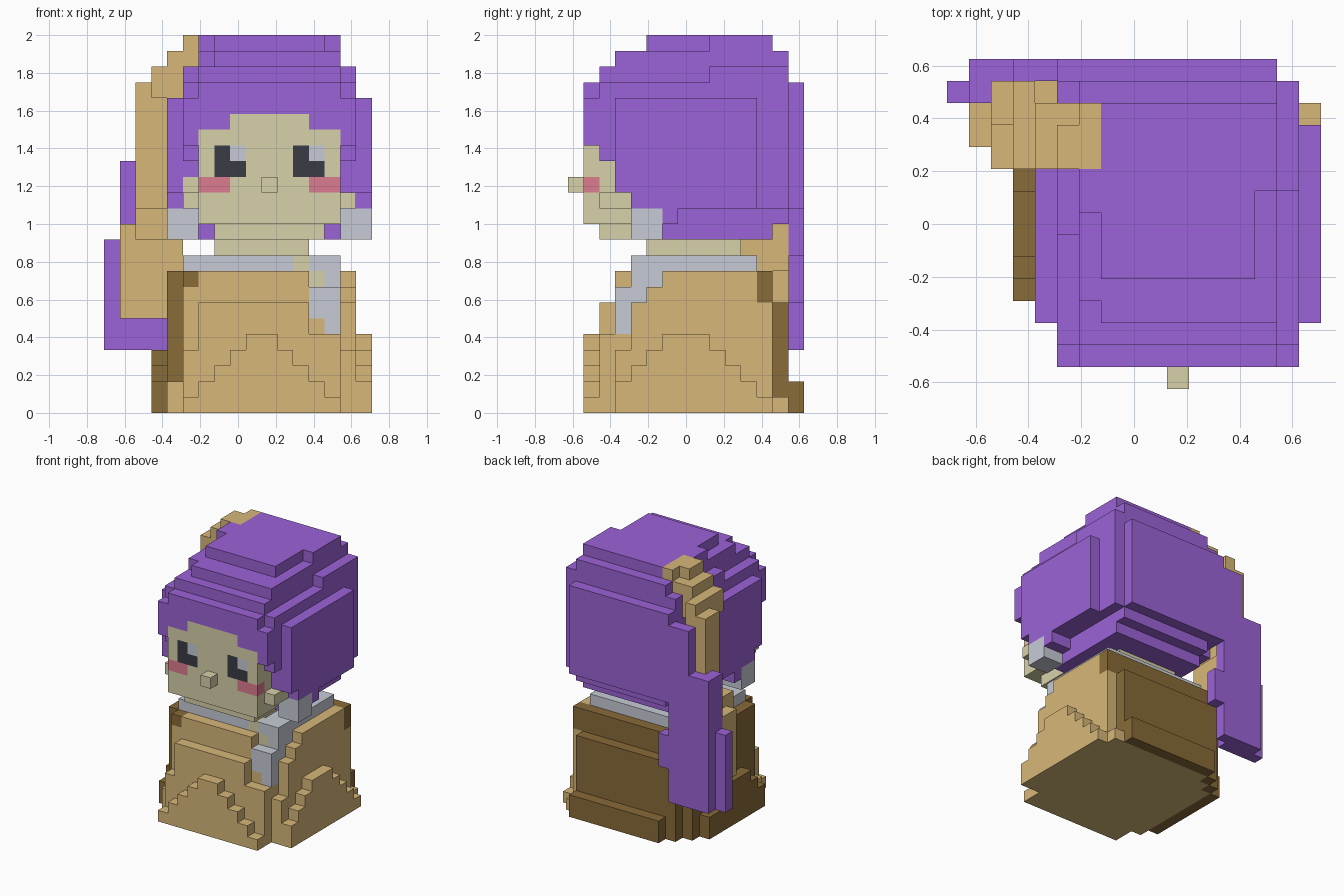
import bpy, bmesh

if "Cube" in bpy.data.objects:
    bpy.data.objects.remove(bpy.data.objects["Cube"], do_unlink=True)

CELL = 1 / 12                     # block size; the figure is 17 x 15 x 24 blocks
COLOURS = {
    "purple": (0.330, 0.124, 0.680), "tan": (0.680, 0.475, 0.190),
    "skin": (0.680, 0.640, 0.400), "brown": (0.250, 0.145, 0.040),
    "silver": (0.570, 0.600, 0.670), "black": (0.043, 0.043, 0.060),
    "pink": (0.730, 0.200, 0.280),
}
MATS = {}
for name, rgb in COLOURS.items():
    m = bpy.data.materials.new(name)
    m.use_nodes = True
    m.diffuse_color = (*rgb, 1)
    m.node_tree.nodes["Principled BSDF"].inputs["Base Color"].default_value = (*rgb, 1)
    MATS[name] = m

cells = {}                        # block -> (part, colour); later parts replace earlier ones


def fill(part, colour, x, y, z):
    """Fill a block range; each axis is (start, end)."""
    for i in range(*x):
        for j in range(*y):
            for k in range(*z):
                cells[i, j, k] = (part, colour)


def clear(x, y, z):
    for i in range(*x):
        for j in range(*y):
            for k in range(*z):
                cells.pop((i, j, k), None)


# Robe: core, front panel and right-hand panel
fill("robe", "tan", (5, 15), (3, 13), (0, 9))
fill("robe", "tan", (5, 15), (2, 3), (0, 4))
fill("robe", "tan", (6, 15), (2, 3), (4, 5))
fill("robe", "tan", (6, 13), (2, 3), (5, 7))
for y0, z0, z1 in ((3, 0, 4), (4, 4, 7), (5, 7, 8), (6, 8, 9)):
    fill("robe", "tan", (15, 16), (y0, 13), (z0, z1))

# Stepped folds swelling out of the front and the +x side
for k, (a, b) in enumerate(((5, 15), (6, 14), (7, 13), (8, 12), (9, 11))):
    fill("robe", "tan", (a, b), (1, 2), (k, k + 1))
for k, (a, b) in enumerate(((3, 13), (3, 12), (4, 11), (5, 10), (6, 9))):
    fill("robe", "tan", (16, 17), (a, b), (k, k + 1))
fill("robe", "tan", (4, 5), (3, 4), (0, 2))
fill("robe", "tan", (6, 16), (13, 14), (0, 1))

# Brown cape on the back and the -x side, over a tan underside
fill("cape", "brown", (4, 5), (4, 13), (0, 9))
fill("robe", "tan", (4, 5), (4, 12), (0, 1))
fill("cape", "brown", (5, 6), (3, 13), (8, 9))
fill("cape", "brown", (5, 15), (12, 13), (1, 9))
fill("cape", "brown", (15, 16), (12, 13), (7, 9))
fill("cape", "brown", (5, 15), (13, 14), (1, 7))
fill("cape", "brown", (5, 6), (13, 14), (0, 1))
fill("cape", "brown", (6, 15), (14, 15), (0, 2))
for (a, b), z in (((4, 12), (0, 2)), ((5, 10), (2, 3)), ((6, 9), (3, 4))):
    fill("cape", "brown", (3, 4), (a, b), z)

# Collar with the silver scarf end falling down the front corner
fill("collar", "silver", (5, 15), (4, 12), (9, 10))
fill("collar", "skin", (12, 13), (4, 6), (9, 10))
clear((13, 16), (3, 4), (7, 9))
clear((13, 15), (4, 5), (8, 9))
fill("scarf", "skin", (13, 14), (4, 5), (8, 9))
fill("scarf", "silver", (14, 15), (4, 6), (8, 9))
fill("scarf", "silver", (13, 15), (3, 5), (7, 8))
fill("scarf", "silver", (13, 15), (3, 4), (6, 7))
fill("scarf", "silver", (14, 15), (3, 4), (5, 6))
fill("neck", "skin", (7, 13), (5, 11), (10, 11))

# Hair cap, widening downwards in steps
fill("hair", "purple", (6, 15), (5, 13), (11, 12))
fill("hair", "purple", (6, 15), (4, 14), (12, 13))
fill("hair", "purple", (5, 16), (2, 14), (13, 21))
fill("hair", "purple", (5, 16), (1, 2), (17, 20))
fill("hair", "purple", (6, 15), (1, 2), (20, 21))
fill("hair", "purple", (6, 15), (2, 14), (21, 22))
fill("hair", "purple", (5, 6), (7, 14), (21, 22))
fill("hair", "purple", (15, 16), (9, 14), (21, 22))
fill("hair", "purple", (7, 15), (3, 14), (22, 23))
fill("hair", "purple", (6, 7), (4, 14), (22, 23))
fill("hair", "purple", (7, 14), (5, 13), (23, 24))
fill("hair", "purple", (6, 7), (8, 13), (23, 24))
fill("hair", "purple", (14, 15), (9, 13), (23, 24))
for edge in (4, 16):
    fill("hair", "purple", (edge, edge + 1), (3, 12), (14, 20))
    fill("hair", "purple", (edge, edge + 1), (4, 12), (13, 14))
for x in ((4, 6), (15, 17)):
    fill("hair", "purple", x, (6, 7), (12, 13))
fill("hair", "purple", (3, 15), (14, 15), (13, 20))
fill("hair", "purple", (5, 15), (14, 15), (20, 21))

# Face, with the hair cut back at the temples
for x in ((5, 6), (15, 16)):
    clear(x, (2, 3), (14, 16))
fill("face", "skin", (7, 14), (2, 5), (11, 12))
fill("face", "skin", (6, 15), (1, 4), (12, 13))
fill("face", "skin", (5, 16), (2, 4), (13, 14))
fill("face", "skin", (6, 15), (2, 3), (14, 16))
fill("face", "skin", (6, 15), (1, 2), (13, 18))
fill("face", "skin", (8, 13), (1, 2), (18, 19))
fill("face", "skin", (5, 6), (3, 4), (14, 15))
for eye, cheek, glint in ((7, 6, 8), (12, 13, 13)):
    fill("face", "black", (eye, eye + 2), (1, 2), (15, 17))
    fill("face", "silver", (glint, glint + 1), (1, 2), (16, 17))
    fill("face", "pink", (cheek, cheek + 2), (1, 2), (14, 15))
fill("nose", "skin", (10, 11), (0, 1), (14, 15))

# Silver tufts below the cheeks
for x in ((4, 6), (15, 17)):
    fill("cheek_tufts", "silver", x, (4, 6), (11, 13))

# Tan braid from the crown down the -x side
fill("braid", "tan", (5, 7), (10, 12), (23, 24))
fill("braid", "tan", (6, 7), (12, 13), (23, 24))
fill("braid", "tan", (4, 6), (10, 13), (22, 23))
fill("braid", "tan", (4, 5), (10, 13), (20, 22))
fill("braid", "tan", (3, 4), (10, 14), (20, 22))
fill("braid", "tan", (2, 4), (12, 14), (13, 21))
fill("braid", "tan", (2, 4), (10, 12), (11, 13))
fill("braid", "tan", (2, 4), (11, 14), (6, 13))
fill("braid", "tan", (1, 2), (11, 14), (6, 12))
fill("braid", "tan", (4, 5), (11, 14), (9, 12))

# Long tail of hair hanging behind
fill("hair_tail", "purple", (1, 5), (14, 15), (4, 13))
fill("hair_tail", "purple", (5, 6), (14, 15), (7, 10))
fill("hair_tail", "purple", (1, 3), (14, 15), (13, 16))
fill("hair_tail", "purple", (1, 2), (13, 14), (4, 16))
fill("hair_tail", "purple", (2, 4), (13, 14), (4, 6))
fill("hair_tail", "purple", (0, 1), (13, 14), (4, 11))


def build(part):
    """Turn the blocks of one part into a mesh of its outer faces."""
    own = {c: col for c, (p, col) in cells.items() if p == part}
    used = sorted(set(own.values()))
    bm = bmesh.new()
    corners = {}

    def vert(p):
        if p not in corners:
            corners[p] = bm.verts.new(((p[0] - 8.5) * CELL, (p[1] - 7.5) * CELL, p[2] * CELL))
        return corners[p]

    for c, col in own.items():
        for axis in range(3):
            for side in (0, 1):
                n = list(c)
                n[axis] += 2 * side - 1
                if tuple(n) in own:
                    continue
                u, v = (axis + 1) % 3, (axis + 2) % 3
                quad = []
                for du, dv in ((0, 0), (1, 0), (1, 1), (0, 1)):
                    p = list(c)
                    p[axis] += side
                    p[u] += du
                    p[v] += dv
                    quad.append(vert(tuple(p)))
                f = bm.faces.new(quad if side else quad[::-1])
                f.material_index = used.index(col)
    # Merge flat neighbours of the same colour
    bmesh.ops.dissolve_limit(bm, angle_limit=0.01, verts=bm.verts, edges=bm.edges,
                             delimit={'MATERIAL', 'NORMAL'})
    me = bpy.data.meshes.new(part)
    bm.to_mesh(me)
    bm.free()
    for name in used:
        me.materials.append(MATS[name])
    bpy.context.collection.objects.link(bpy.data.objects.new(part, me))


for part in sorted({p for p, _ in cells.values()}):
    build(part)
